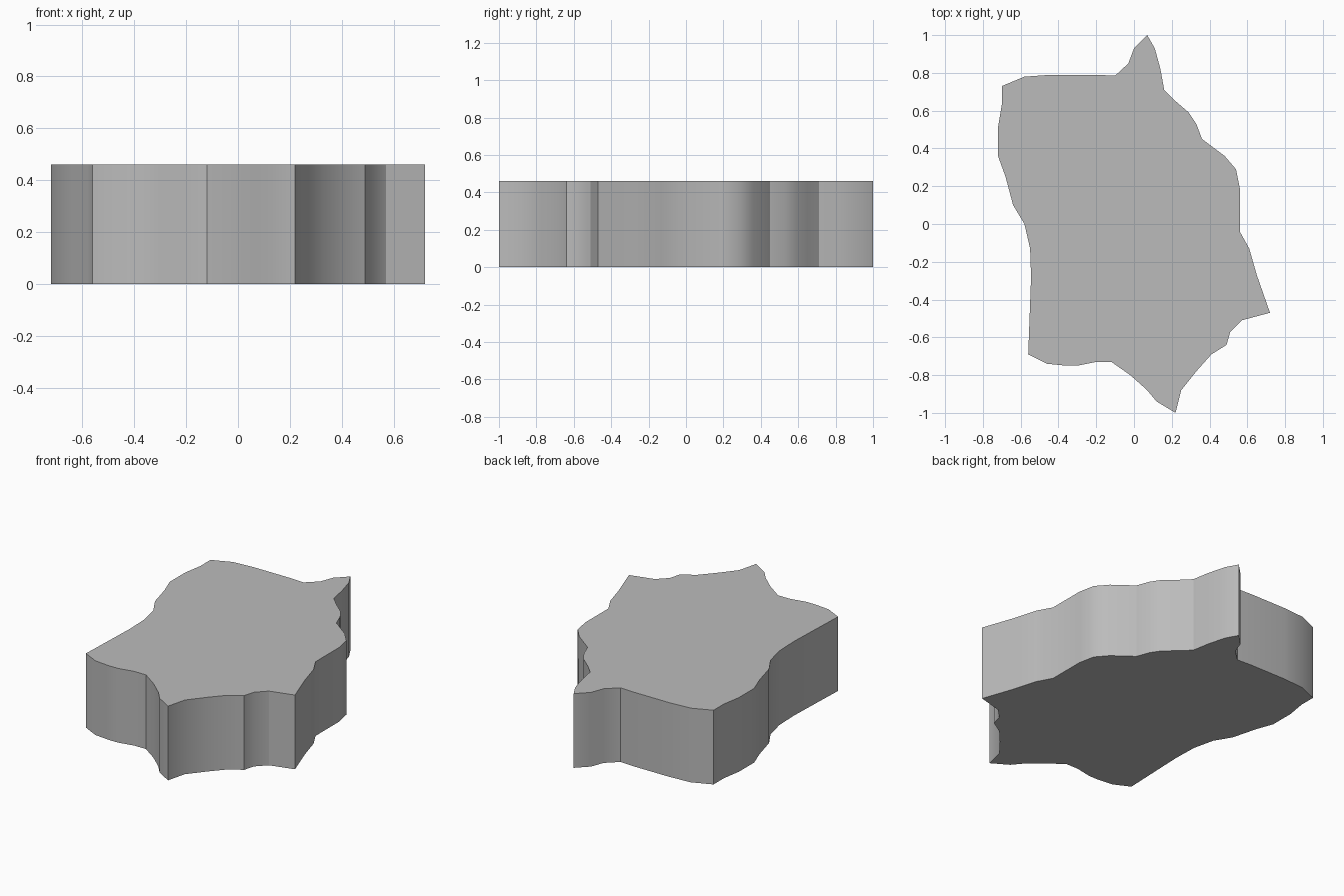
import bpy
import bmesh
import math

THICKNESS = 0.46

# Remove the default object
default_cube = bpy.data.objects.get("Cube")
if default_cube:
    bpy.data.objects.remove(default_cube, do_unlink=True)


def make_material(name, colour):
    material = bpy.data.materials.new(name)
    material.use_nodes = True
    material.diffuse_color = colour
    material.node_tree.nodes["Principled BSDF"].inputs["Base Color"].default_value = colour
    return material


def extrude_outline(name, outline, height, material):
    """Make a closed upright slab from a flat outline, smooth around its soft bends."""
    bm = bmesh.new()
    base = bm.faces.new([bm.verts.new((x, y, 0)) for x, y in outline])
    extruded = bmesh.ops.extrude_face_region(bm, geom=[base], use_keep_orig=True)
    raised = [item for item in extruded["geom"] if isinstance(item, bmesh.types.BMVert)]
    bmesh.ops.translate(bm, verts=raised, vec=(0, 0, height))
    bmesh.ops.recalc_face_normals(bm, faces=bm.faces[:])

    mesh = bpy.data.meshes.new(name)
    bm.to_mesh(mesh)
    bm.free()
    mesh.materials.append(material)
    slab = bpy.data.objects.new(name, mesh)
    bpy.context.scene.collection.objects.link(slab)

    bpy.ops.object.select_all(action="DESELECT")
    slab.select_set(True)
    bpy.context.view_layer.objects.active = slab
    bpy.ops.object.shade_smooth_by_angle(angle=math.radians(30))
    return slab


# Outline, clockwise from the back peak, one run per stretch of wall
back_left_wall = [(.07, 1), (.11, .93), (.14, .82), (.16, .71), (.22, .65), (.29, .59),
                  (.33, .53), (.36, .45), (.48, .36), (.54, .29), (.56, .19)]
left_wall = [(.56, -.04), (.61, -.13), (.65, -.27), (.72, -.47)]
front_left_wall = [(.57, -.51), (.51, -.57), (.49, -.64), (.41, -.69), (.33, -.78),
                   (.25, -.88), (.22, -1)]
front_wall = [(.12, -.94), (.07, -.88), (-.02, -.8), (-.12, -.73), (-.2, -.73),
              (-.3, -.75), (-.36, -.75), (-.46, -.74), (-.56, -.69)]
right_wall = [(-.55, -.42), (-.545, -.28), (-.55, -.13), (-.58, 0), (-.64, .1),
              (-.68, .25), (-.72, .36), (-.72, .51), (-.7, .63), (-.7, .73)]
back_wall = [(-.58, .78), (-.44, .79), (-.2, .79), (-.1, .785), (-.03, .85), (0, .93)]

outline = (back_left_wall + left_wall + front_left_wall
           + front_wall + right_wall + back_wall)

# Rock slab
stone_grey = make_material("stone grey", (0.5, 0.5, 0.5, 1))
extrude_outline("rock_slab", outline, THICKNESS, stone_grey)
